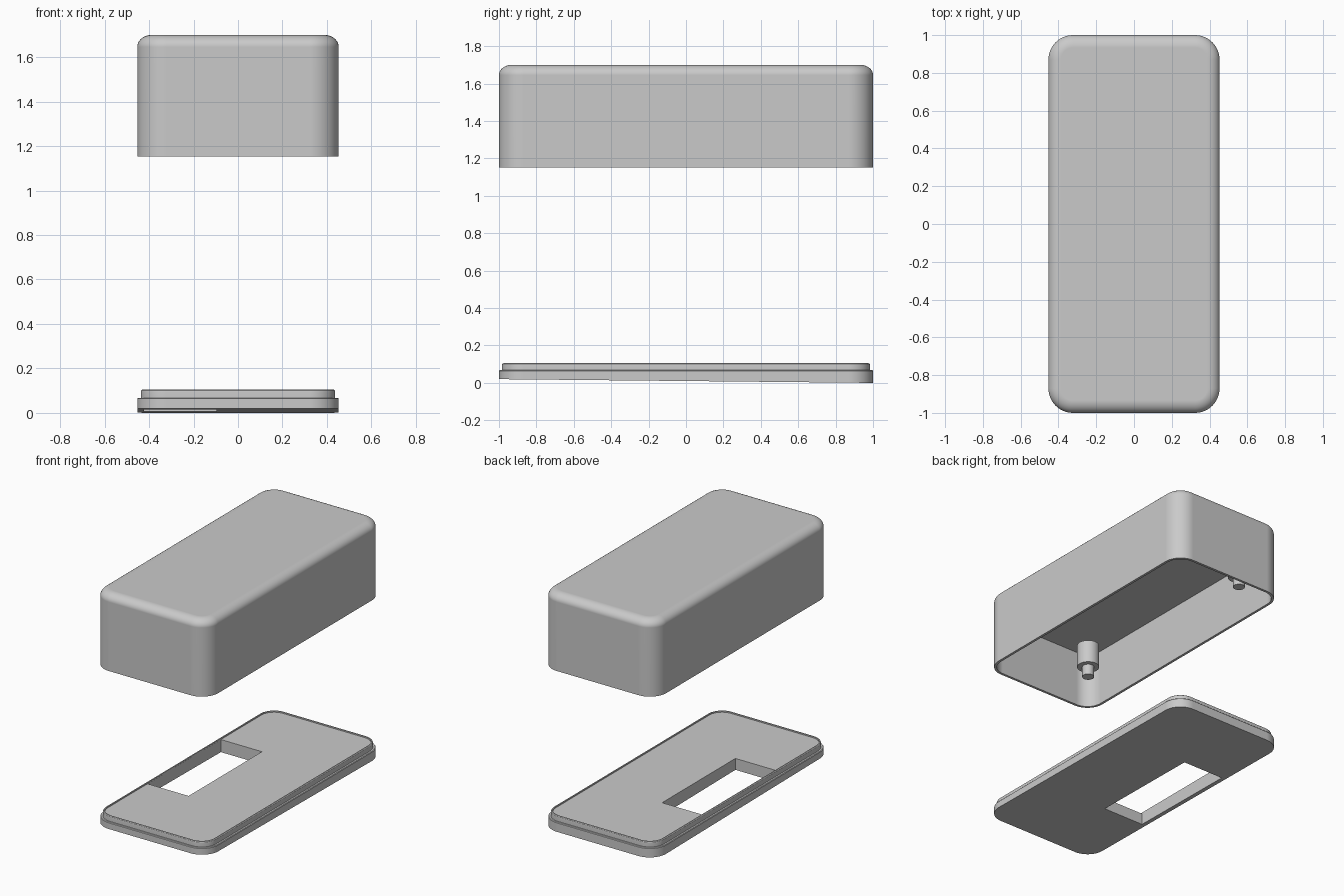
import bpy
import bmesh
import math

if "Cube" in bpy.data.objects:
    bpy.data.objects.remove(bpy.data.objects["Cube"], do_unlink=True)

HALF_X, HALF_Y, CORNER = 0.453, 1.0, 0.13
STEPS = 12

grey = bpy.data.materials.new("plain grey plastic")
grey.use_nodes = True
colour = (0.59, 0.59, 0.59, 1)
grey.diffuse_color = colour
grey.node_tree.nodes["Principled BSDF"].inputs["Base Color"].default_value = colour


def rounded_outline(inset):
    """Rounded rectangle, inset from the outer wall of the case."""
    radius = max(CORNER - inset, 0.01)
    cx, cy = HALF_X - inset - radius, HALF_Y - inset - radius
    points = []
    for corner, (sx, sy) in enumerate([(1, 1), (-1, 1), (-1, -1), (1, -1)]):
        for i in range(STEPS + 1):
            a = math.pi / 2 * (corner + i / STEPS)
            points.append((sx * cx + radius * math.cos(a),
                           sy * cy + radius * math.sin(a)))
    return points


def loft(name, profile):
    """Stack rounded outlines from (inset, height) pairs and cap both ends."""
    bm = bmesh.new()
    rings = []
    for inset, height in profile:
        z_at = height if callable(height) else lambda y, h=height: h
        rings.append([bm.verts.new((x, y, z_at(y)))
                      for x, y in rounded_outline(inset)])
    for low, high in zip(rings, rings[1:]):
        for i in range(len(low)):
            j = (i + 1) % len(low)
            bm.faces.new((low[i], low[j], high[j], high[i]))
    bm.faces.new(rings[0][::-1])
    bm.faces.new(rings[-1])
    bmesh.ops.recalc_face_normals(bm, faces=bm.faces)
    mesh = bpy.data.meshes.new(name)
    bm.to_mesh(mesh)
    bm.free()
    obj = bpy.data.objects.new(name, mesh)
    bpy.context.collection.objects.link(obj)
    return obj


def select_only(obj):
    bpy.ops.object.select_all(action="DESELECT")
    obj.select_set(True)
    bpy.context.view_layer.objects.active = obj


def finish(obj):
    obj.data.materials.clear()
    obj.data.materials.append(grey)
    select_only(obj)
    bpy.ops.object.shade_smooth_by_angle(angle=math.radians(30))
    normals = obj.modifiers.new("flat_face_normals", "WEIGHTED_NORMAL")
    normals.keep_sharp = True


def cylinder(name, radius, bottom, top, x, y):
    bpy.ops.mesh.primitive_cylinder_add(
        vertices=32, radius=radius, depth=top - bottom,
        location=(x, y, (bottom + top) / 2))
    obj = bpy.context.object
    obj.name = name
    finish(obj)


# Hollow cover: ceiling, inner wall, open rim, outer wall, filleted top
rim, top, ceiling, wall = 1.152, 1.70, 1.555, 0.018
fillet_width, fillet_height = 0.066, 0.054
profile = [(wall, ceiling), (wall, rim), (0, rim)]
for i in range(11):
    a = math.pi / 2 * i / 10
    profile.append((fillet_width * (1 - math.cos(a)),
                    top - fillet_height * (1 - math.sin(a))))
finish(loft("cover", profile))

# Stepped locating posts inside the cover
for end, y in (("front", -0.785), ("back", 0.785)):
    cylinder(end + "_post", 0.074, 1.33, 1.495, -0.258, y)
    cylinder(end + "_pin", 0.04, 1.255, 1.35, -0.258, y)

# Base plate: sloping underside, ledge, raised lip and shallow recess
base = loft("base_plate", [
    (0, lambda y: 0.01 * (1 - y)),
    (0, 0.064), (0.004, 0.068), (0.016, 0.068),
    (0.016, 0.095), (0.018, 0.101), (0.023, 0.105),
    (0.030, 0.105), (0.030, 0.096)])

# Rectangular opening through the base plate
bpy.ops.mesh.primitive_cube_add(size=1, location=(-0.26, -0.005, 0.05))
cutter = bpy.context.object
cutter.name = "opening_cutter"
cutter.hide_render = True
cutter.scale = (0.325, 0.83, 0.4)
cut = base.modifiers.new("opening", "BOOLEAN")
cut.operation = "DIFFERENCE"
cut.solver = "EXACT"
cut.object = cutter
select_only(base)
bpy.ops.object.modifier_apply(modifier=cut.name)
bpy.data.objects.remove(cutter, do_unlink=True)
finish(base)
